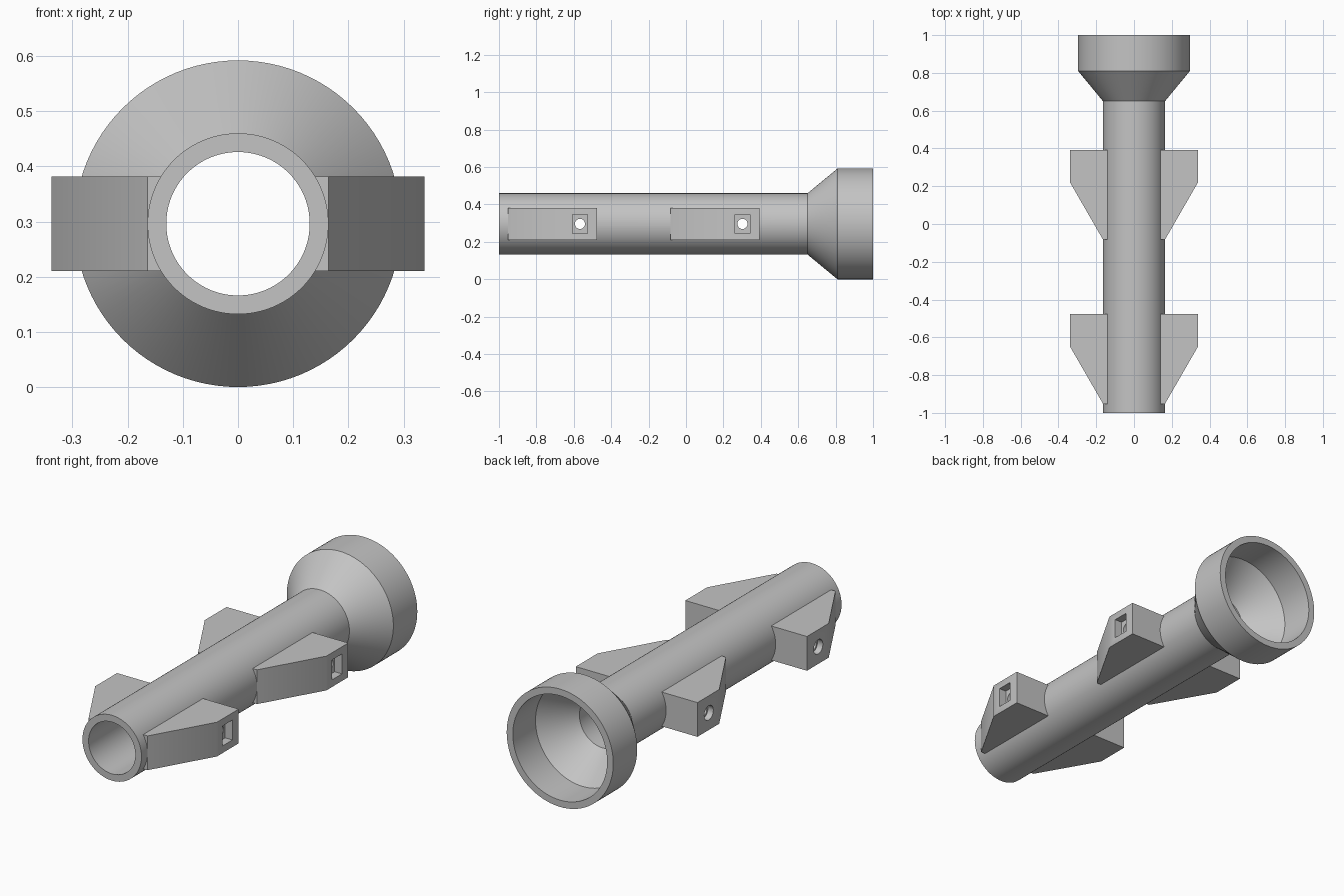
import bpy
import bmesh
import math
from mathutils import Matrix, Vector

cube = bpy.data.objects.get("Cube")
if cube:
    bpy.data.objects.remove(cube, do_unlink=True)

AXIS_Z = 0.296      # height of the tube axis
FIN_HALF = 0.086    # half thickness of a fin
HOLE_OFFSET = 0.385  # hole position behind the fin tip
FIN_TIPS = {"front": -0.952, "rear": -0.083}

grey = bpy.data.materials.new("plain grey")
grey.use_nodes = True
colour = (0.55, 0.55, 0.55, 1)
grey.diffuse_color = colour
grey.node_tree.nodes["Principled BSDF"].inputs["Base Color"].default_value = colour


def finish(bm, name):
    bmesh.ops.recalc_face_normals(bm, faces=bm.faces)
    mesh = bpy.data.meshes.new(name)
    bm.to_mesh(mesh)
    bm.free()
    mesh.materials.append(grey)
    obj = bpy.data.objects.new(name, mesh)
    bpy.context.collection.objects.link(obj)
    return obj


def lathe(name, profile, steps=96):
    """Spin a closed (radius, y) profile around the tube axis."""
    bm = bmesh.new()
    verts = [bm.verts.new((r, y, AXIS_Z)) for r, y in profile]
    edges = [bm.edges.new((v, verts[i - 1])) for i, v in enumerate(verts)]
    bmesh.ops.spin(bm, geom=verts + edges, cent=(0, 0, AXIS_Z), axis=(0, 1, 0),
                   angle=math.tau, steps=steps, use_merge=True)
    bmesh.ops.remove_doubles(bm, verts=bm.verts, dist=0.0001)
    return finish(bm, name)


def fin(name, side, tip):
    """Extrude the swept fin outline through its thickness."""
    outline = [(0.135, 0), (0.164, 0), (0.338, 0.302), (0.338, 0.475), (0.135, 0.475)]
    bm = bmesh.new()
    face = bm.faces.new([bm.verts.new((side * x, tip + y, AXIS_Z - FIN_HALF))
                         for x, y in outline])
    top = bmesh.ops.extrude_face_region(bm, geom=[face])["geom"]
    bmesh.ops.translate(bm, vec=(0, 0, 2 * FIN_HALF),
                        verts=[g for g in top if isinstance(g, bmesh.types.BMVert)])
    return finish(bm, name)


def rod(name, x, y, radius, length):
    bm = bmesh.new()
    place = Matrix.Translation((x, y, AXIS_Z)) @ Matrix.Rotation(math.pi / 2, 4, "Y")
    bmesh.ops.create_cone(bm, cap_ends=True, segments=32, radius1=radius,
                          radius2=radius, depth=length, matrix=place)
    return finish(bm, name)


def box(name, centre, size):
    bm = bmesh.new()
    bmesh.ops.create_cube(bm, size=1)
    bmesh.ops.scale(bm, vec=size, verts=bm.verts)
    bmesh.ops.translate(bm, vec=Vector(centre), verts=bm.verts)
    return finish(bm, name)


# Hollow tube with flared bell at the back
body = lathe("flared_tube", [(0.164, -1), (0.164, 0.65), (0.296, 0.81), (0.296, 1),
                             (0.262, 1), (0.262, 0.82), (0.13, 0.66), (0.13, -1)])
parts = [body]
cuts = []   # (part, cutter) pairs
cutters = []

for place, tip in FIN_TIPS.items():
    y = tip + HOLE_OFFSET
    # Bolt hole through everything, round recess on one side, square on the other
    drill = rod("drill_cutter", 0, y, 0.027, 1)
    recess = rod("recess_cutter", -0.338, y, 0.036, 0.06)
    pocket = box("pocket_cutter", (0.338, y, AXIS_Z), (0.08, 0.08, 0.1))
    cutters += [drill, recess, pocket]
    cuts.append((body, drill))
    for side, label, sink in ((1, "left", pocket), (-1, "right", recess)):
        part = fin(f"{place}_{label}_fin", side, tip)
        parts.append(part)
        cuts += [(part, drill), (part, sink)]

# Carve the holes, then drop the cutters
for part, cutter in cuts:
    mod = part.modifiers.new("hole", "BOOLEAN")
    mod.operation = "DIFFERENCE"
    mod.solver = "EXACT"
    mod.object = cutter

for part in parts:
    bpy.ops.object.select_all(action="DESELECT")
    part.select_set(True)
    bpy.context.view_layer.objects.active = part
    for mod in list(part.modifiers):
        bpy.ops.object.modifier_apply(modifier=mod.name)
    bpy.ops.object.shade_smooth_by_angle(angle=math.radians(30))

for cutter in cutters:
    bpy.data.objects.remove(cutter, do_unlink=True)
